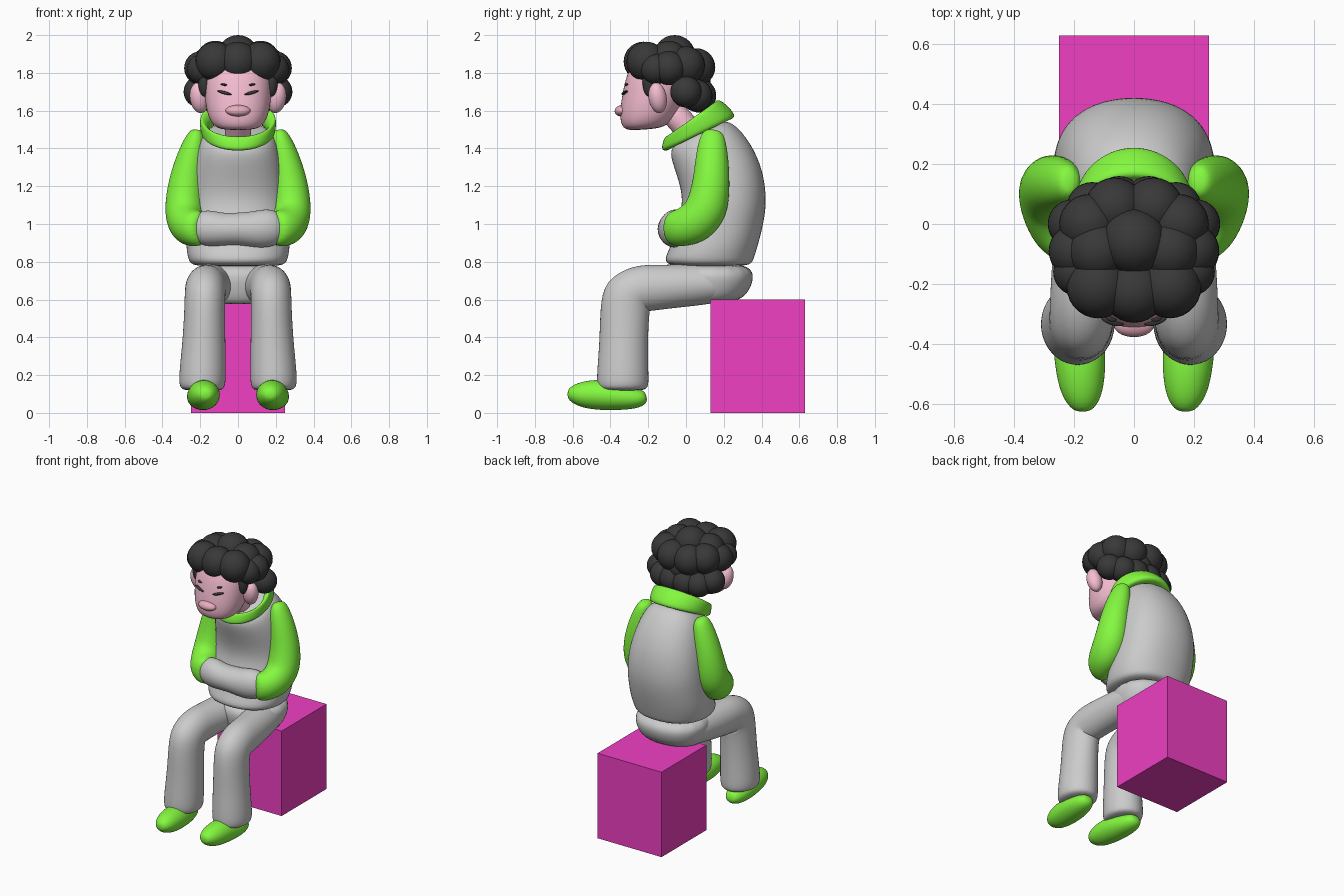
import bpy, bmesh, math
from mathutils import Vector, Matrix, Euler

N = 16


def mat(name, rgb):
    m = bpy.data.materials.new(name)
    m.diffuse_color = (*rgb, 1)
    return m


GREEN = mat("green", (0.23, 0.94, 0.05))
PINK = mat("pink", (0.92, 0.51, 0.64))
LIP = mat("dark_pink", (0.80, 0.42, 0.50))
BLACK = mat("black", (0.04, 0.04, 0.04))
MAGENTA = mat("magenta", (0.87, 0.05, 0.54))


def finish(bm, name, m, subsurf=0, smooth=True):
    bmesh.ops.recalc_face_normals(bm, faces=bm.faces)
    for f in bm.faces:
        f.smooth = smooth
    me = bpy.data.meshes.new(name)
    bm.to_mesh(me)
    bm.free()
    ob = bpy.data.objects.new(name, me)
    bpy.context.collection.objects.link(ob)
    if m:
        me.materials.append(m)
    if subsurf:
        mod = ob.modifiers.new("smooth", 'SUBSURF')
        mod.levels = mod.render_levels = subsurf
    return ob


def skin(name, rings, m=None, closed=False):
    """Bridge rings of points; cap the ends, or close the loop of rings."""
    bm = bmesh.new()
    vs = [[bm.verts.new(p) for p in r] for r in rings]
    pairs = list(zip(vs, vs[1:])) + ([(vs[-1], vs[0])] if closed else [])
    for a, b in pairs:
        for i in range(len(a)):
            j = (i + 1) % len(a)
            bm.faces.new((a[i], a[j], b[j], b[i]))
    if not closed:
        bm.faces.new(vs[0])
        bm.faces.new(vs[-1])
    return finish(bm, name, m, 2)


def spow(v, e):
    return math.copysign(abs(v) ** e, v)


def ring(yf, zf, yb, zb, rx, e=0.9):
    """Tilted oval from a front point to a back point, half width rx."""
    out = []
    for i in range(N):
        a = 2 * math.pi * i / N
        c, s = spow(math.cos(a), e), spow(math.sin(a), e)
        k = (1 + 1.02 * c) / 2
        out.append((1.025 * rx * s, yf + (yb - yf) * k, zf + (zb - zf) * k))
    return out


def tube(name, pts, m=None, ref=(1, 0, 0), side=1):
    """Tube along (x, y, z, ru, rv) stations."""
    P = [Vector((p[0] * side, p[1], p[2])) for p in pts]
    rings = []
    for i, c in enumerate(P):
        t = (P[min(i + 1, len(P) - 1)] - P[max(i - 1, 0)]).normalized()
        u = Vector(ref)
        u = (u - u.dot(t) * t).normalized()
        v = t.cross(u)
        ru, rv = pts[i][3:]
        rings.append([c + 1.025 * (u * ru * math.cos(a) + v * rv * math.sin(a))
                      for a in (2 * math.pi * k / N for k in range(N))])
    return skin(name, rings, m)


def balls(name, items, m):
    """One object made of ellipsoids: (location, radii, rotation)."""
    bm = bmesh.new()
    for loc, rad, rot in items:
        M = Matrix.LocRotScale(Vector(loc), Euler(rot), Vector(rad))
        bmesh.ops.create_uvsphere(bm, u_segments=28, v_segments=16, radius=1, matrix=M)
    return finish(bm, name, m)


# Seat block
bm = bmesh.new()
bmesh.ops.create_cube(bm, size=1, matrix=Matrix.LocRotScale(
    Vector((0, 0.38, 0.3)), None, Vector((0.5, 0.5, 0.6))))
finish(bm, "seat", MAGENTA, smooth=False)

# Hunched sweater body
skin("torso", [ring(*r) for r in (
    (-0.03, 0.775, 0.30, 0.775, 0.20), (-0.10, 0.785, 0.35, 0.79, 0.25),
    (-0.115, 0.82, 0.36, 0.82, 0.265), (-0.08, 0.88, 0.385, 0.90, 0.275),
    (-0.05, 1.00, 0.415, 1.02, 0.27), (-0.01, 1.12, 0.427, 1.13, 0.265),
    (-0.045, 1.25, 0.41, 1.28, 0.25), (-0.085, 1.36, 0.345, 1.43, 0.22),
    (-0.075, 1.41, 0.25, 1.54, 0.185), (-0.03, 1.43, 0.18, 1.55, 0.13))])

# Trouser seat
skin("pelvis", [ring(*r) for r in (
    (0.0, 0.57, 0.25, 0.59, 0.15), (-0.04, 0.585, 0.31, 0.61, 0.21),
    (-0.07, 0.69, 0.36, 0.69, 0.245), (-0.07, 0.80, 0.355, 0.80, 0.25))])

# Front pocket across the belly
tube("pocket", [(-0.24, -0.03, 0.98, 0.07, 0.06), (-0.17, -0.055, 0.98, 0.10, 0.085),
                (-0.08, -0.065, 0.97, 0.085, 0.085), (0.0, -0.065, 0.975, 0.085, 0.085),
                (0.08, -0.065, 0.97, 0.095, 0.085), (0.17, -0.055, 0.98, 0.105, 0.085),
                (0.24, -0.03, 0.98, 0.07, 0.06)], ref=(0, 0, 1))

# Arms, legs and shoes
for side, tag in ((1, "left"), (-1, "right")):
    tube(tag + "_arm", [
        (0.215, 0.145, 1.50, 0.025, 0.035), (0.22, 0.14, 1.47, 0.05, 0.065),
        (0.245, 0.138, 1.37, 0.075, 0.085), (0.275, 0.135, 1.22, 0.095, 0.098),
        (0.285, 0.115, 1.08, 0.105, 0.115), (0.277, 0.05, 1.005, 0.10, 0.115),
        (0.25, -0.02, 0.98, 0.095, 0.10), (0.215, -0.065, 0.975, 0.08, 0.095),
        (0.19, -0.09, 0.975, 0.05, 0.07)], GREEN, side=side)
    tube(tag + "_leg", [
        (0.11, 0.26, 0.70, 0.09, 0.08), (0.12, 0.16, 0.685, 0.115, 0.105),
        (0.145, 0.0, 0.675, 0.115, 0.112), (0.165, -0.14, 0.665, 0.11, 0.118),
        (0.172, -0.25, 0.66, 0.108, 0.128), (0.175, -0.31, 0.625, 0.107, 0.145),
        (0.177, -0.325, 0.54, 0.107, 0.13), (0.18, -0.33, 0.38, 0.113, 0.127),
        (0.187, -0.335, 0.22, 0.123, 0.135), (0.19, -0.335, 0.14, 0.123, 0.138),
        (0.19, -0.335, 0.115, 0.10, 0.115)], side=side)
    tube(tag + "_shoe", [
        (0.20, -0.207, 0.085, 0.03, 0.025), (0.20, -0.24, 0.075, 0.06, 0.05),
        (0.19, -0.34, 0.082, 0.083, 0.068), (0.18, -0.45, 0.097, 0.087, 0.083),
        (0.175, -0.55, 0.097, 0.075, 0.07), (0.17, -0.605, 0.10, 0.05, 0.045),
        (0.17, -0.628, 0.10, 0.022, 0.02)], GREEN, side=side)

# Folded collar
skin("collar", [ring(*r, e=1) for r in (
    (-0.125, 1.385, 0.255, 1.555, 0.19), (-0.13, 1.41, 0.262, 1.585, 0.20),
    (-0.115, 1.46, 0.19, 1.655, 0.203), (-0.10, 1.465, 0.16, 1.66, 0.19),
    (-0.075, 1.44, 0.14, 1.62, 0.155), (-0.08, 1.39, 0.18, 1.54, 0.15))],
    GREEN, closed=True)

# Neck and head
tube("neck", [(0, 0.06, 1.42, 0.07, 0.07), (0, 0.0, 1.52, 0.068, 0.068),
              (0, -0.10, 1.62, 0.075, 0.075)], PINK)
skin("head", [ring(*r) for r in (
    (-0.30, 1.493, -0.14, 1.505, 0.085), (-0.343, 1.512, -0.09, 1.53, 0.135),
    (-0.352, 1.59, -0.04, 1.59, 0.166), (-0.335, 1.70, 0.0, 1.70, 0.178),
    (-0.315, 1.79, 0.01, 1.79, 0.176), (-0.27, 1.88, -0.02, 1.88, 0.14),
    (-0.20, 1.92, -0.07, 1.92, 0.07))], PINK)
balls("mouth", [((0, -0.34, 1.60), (0.066, 0.038, 0.03), (0.2, 0, 0))], LIP)
both = (1, -1)
balls("ears", [((s * 0.205, -0.15, 1.668), (0.05, 0.048, 0.082), (0.15, s * 0.15, 0))
               for s in both], PINK)
balls("eyes", [((s * 0.072, -0.324, 1.695), (0.04, 0.014, 0.008), (0, -s * 0.25, s * 0.3))
               for s in both], BLACK)
balls("brows", [((s * 0.075, -0.314, 1.738), (0.018, 0.012, 0.006), (0, -s * 0.15, s * 0.3))
                for s in both], BLACK)

# Curly hair: centre balls, then mirrored pairs
curls = [(0, -0.06, 1.89, 0.11), (0, -0.225, 1.86, 0.105), (0, 0.03, 1.76, 0.10)]
for x, y, z, r in ((0.12, -0.21, 1.86, 0.105), (0.195, -0.09, 1.825, 0.09),
                   (0.15, 0.0, 1.84, 0.10), (0.065, 0.055, 1.83, 0.10),
                   (0.12, -0.09, 1.87, 0.10), (0.205, 0.0, 1.70, 0.083),
                   (0.14, 0.055, 1.68, 0.085), (0.05, 0.07, 1.68, 0.09),
                   (0.19, -0.16, 1.82, 0.08)):
    curls += [(x, y, z, r), (-x, y, z, r)]
items = [((x, y, z), (r, r, r), (0, 0, 0)) for x, y, z, r in curls]
items += [((s * 0.178, -0.195, 1.75), (0.032, 0.035, 0.075), (0, 0, 0)) for s in both]
balls("hair", items, BLACK)
